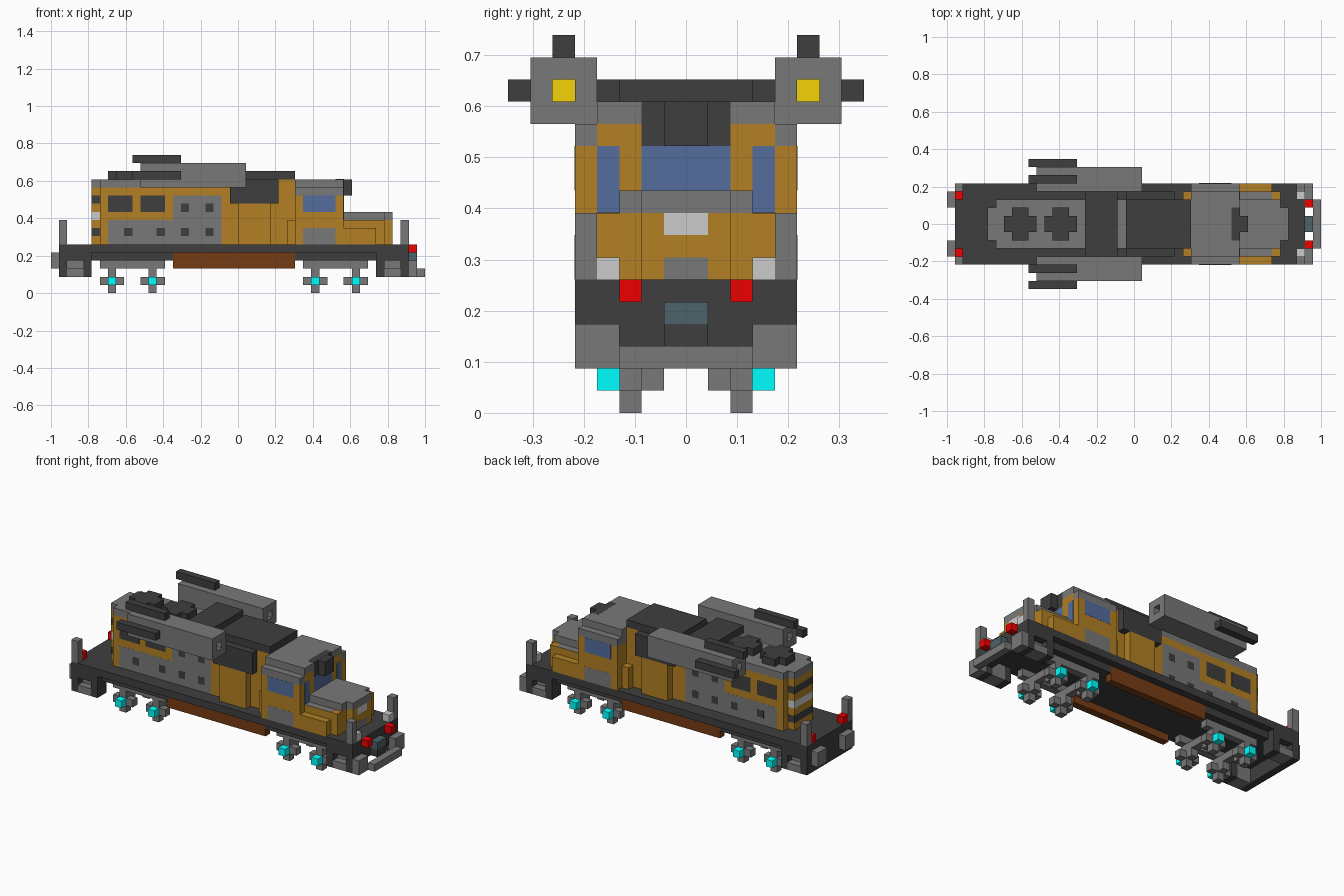
import bpy

if "Cube" in bpy.data.objects:
    bpy.data.objects.remove(bpy.data.objects["Cube"])

U = 2 / 46          # one block of the blocky grid
E = 0.01            # tiny raise for painted panels

def lin(c):
    return tuple((v / 255 / 12.92 if v < 10 else ((v / 255 + 0.055) / 1.055) ** 2.4) for v in c) + (1,)

COLORS = {"dark": (62, 62, 62), "grey": (121, 121, 121), "light": (206, 206, 206),
          "ochre": (178, 128, 35), "brown": (118, 60, 20), "blue": (84, 108, 158),
          "red": (238, 0, 0), "teal": (77, 99, 107), "cyan": (0, 255, 255),
          "yellow": (245, 212, 8)}
MATS = {}
for key, rgb in COLORS.items():
    MATS[key] = bpy.data.materials.new(key + "_paint")
    MATS[key].diffuse_color = lin(rgb)

def blocks(name, color, *boxes, mirror=False):
    """Boxes given as (x0, x1, y0, y1, z0, z1) in grid units, optionally mirrored in y."""
    if mirror:
        boxes += tuple((a, b, -d, -c, e, f) for a, b, c, d, e, f in boxes)
    verts, faces = [], []
    for a, b, c, d, e, f in boxes:
        n = len(verts)
        verts += [(x * U, y * U, z * U) for z in (e, f) for x, y in ((a, c), (b, c), (b, d), (a, d))]
        faces += [[n + i for i in q] for q in
                  ((3, 2, 1, 0), (4, 5, 6, 7), (0, 1, 5, 4), (1, 2, 6, 5), (2, 3, 7, 6), (3, 0, 4, 7))]
    me = bpy.data.meshes.new(name)
    me.from_pydata(verts, [], faces)
    me.materials.append(MATS[color])
    ob = bpy.data.objects.new(name, me)
    bpy.context.collection.objects.link(ob)
    return ob

def panel(name, color, y, *rects):
    """Painted side panels (x0, x1, z0, z1) on both flanks at half-width y."""
    e = E if color == "grey" else 2 * E
    blocks(name, color, *[(a, b, y - 0.5, y + e, c, d) for a, b, c, d in rects], mirror=True)

# Underframe: full-width ends, recessed middle
blocks("deck", "dark", (-22, 21, -5, 5, 5, 6))
blocks("underframe", "dark", (-21, -18, -5, 5, 4, 5), (17, 20, -5, 5, 4, 5),
       (-18, -8, -4, 4, 4, 5), (7, 17, -4, 4, 4, 5), (-8, 7, -3, 3, 4, 5))
blocks("end_beams", "dark", (-22, -21, -5, 5, 2, 5), (20, 21, -5, 5, 3, 5))
blocks("step_frames", "dark", (-19, -18, 3, 5, 2, 4), (17, 18, 3, 5, 2, 4), (20, 21, 3, 5, 2, 3), mirror=True)
blocks("steps", "grey", (-21, -19, 3, 5, 2, 3), (-21, -19, 3, 4, 3, 4),
       (18, 20, 3, 5, 2, 3), (18, 20, 3, 4, 3, 4), (21, 22, 3, 5, 2, 4), mirror=True)
blocks("fuel_tank_sides", "brown", (-8, 7, 3, 4, 3, 5), mirror=True)

# End fittings
blocks("front_bumper", "grey", (22, 23, -3, 3, 2, 3))
blocks("front_coupler", "teal", (21, 22, -1, 1, 4, 5))
blocks("coupler_base", "dark", (21, 22, -1, 1, 3, 4))
blocks("rear_buffers", "grey", (-23, -22, 2, 4, 3, 5), mirror=True)
blocks("corner_posts", "grey", (-22, -21, 4, 5, 6, 9), (20, 21, 4, 5, 6, 9), mirror=True)
blocks("red_lamps", "red", (-22, -21, 3, 4, 6, 7), (21, 22, 2, 3, 5, 6), mirror=True)
blocks("white_lamps", "light", (20, 21, 3, 4, 6, 7), mirror=True)

# Trucks and plus-shaped wheels
blocks("truck_frames", "grey", (-17, -9, 2, 3, 3, 4), (8, 16, 2, 3, 3, 4), mirror=True)
for n, x in enumerate((-16, -11, 9, 14), 1):
    blocks(f"wheels_{n}", "grey", (x, x + 1, 2, 3, 0, 3), (x - 1, x, 2, 3, 1, 2),
           (x + 1, x + 2, 2, 3, 1, 2), (x, x + 1, 1, 2, 1, 2), mirror=True)
    blocks(f"axle_beam_{n}", "grey", (x, x + 1, -2, 2, 2, 3))
    blocks(f"wheel_hubs_{n}", "cyan", (x, x + 1, 3, 4, 1, 2), mirror=True)

# Rear engine body, narrower than the deck, with a stepped tail
blocks("rear_body", "ochre", (-17, -2, -3, 3, 6, 13), (-18, -17, -2, 2, 6, 13))
for n, (c, z) in enumerate((("dark", 7), ("light", 9), ("dark", 11)), 1):
    blocks(f"rear_stripe_{n}", c, (-18 - E, -17, -2 - E, 2 + E, z, z + 1))
panel("rear_side_panels", "grey", 3, (-16, -8, 6, 9), (-8, -2, 6, 12))
panel("rear_windows", "dark", 3, (-16, -13, 10, 12), (-12, -9, 10, 12))
panel("rear_vents", "dark", 3, *[(x, x + 1, z, z + 1) for x, z in
      ((-14, 7), (-10, 7), (-7, 7), (-4, 7), (-7, 10), (-4, 10))])
blocks("rear_roof", "grey", (-17, -1, -3, 3, 13, 14), (-18, -17, -2, 2, 13, 14))
for n, x in enumerate((-16, -11), 1):
    blocks(f"roof_fan_{n}", "dark", (x, x + 4, -1, 1, 14, 15), (x + 1, x + 3, -2, 2, 14, 15))

# Middle hood
blocks("middle_hood", "ochre", (-2, 7, -3, 3, 6, 13))
blocks("hood_doors", "ochre", (0, 4, 3, 4, 6, 11), mirror=True)
blocks("hood_posts", "ochre", (6, 7, 3, 4, 6, 9), mirror=True)
blocks("hood_vents", "dark", (-1, 5, 3, 4, 11, 14), mirror=True)
blocks("hood_top", "ochre", (5, 7, -3, 3, 13, 14))
blocks("hood_roof", "dark", (-1, 5, -3, 3, 13, 14), (-6, -2, -4, 4, 14, 15), (-1, 7, -3, 3, 14, 15))

# Roof tanks: open tubes with a yellow core and dark rails
blocks("roof_tanks", "grey", (-12, 1, 4, 7, 13, 14), (-12, 1, 4, 7, 15, 16),
       (-12, 1, 4, 5, 14, 15), (-12, 1, 6, 7, 14, 15), mirror=True)
blocks("tank_cores", "yellow", (-11, -2, 5, 6, 14, 15), mirror=True)
blocks("tank_rails", "dark", (-13, -7, 5, 6, 16, 17), (-13, -7, 7, 8, 14, 15), mirror=True)

# Cab
blocks("cab", "ochre", (7, 13, -5, 5, 6, 12), (12, 13, -4, 4, 12, 13))
blocks("cab_roof", "grey", (7, 12, -5, 5, 12, 13), (7, 13, -4, 4, 13, 14))
blocks("cab_roof_corners", "grey", (12, 13, 4, 5, 12, 13), mirror=True)
panel("cab_side_windows", "blue", 5, (8, 12, 10, 12))
panel("cab_lower_panels", "grey", 5, (8, 12, 6, 8))
blocks("windscreen", "blue", (12, 13 + E, -2, 2, 10, 12))
blocks("corner_windows", "blue", (12, 13 + E, 3, 4, 9, 12), mirror=True)
blocks("cab_visor", "dark", (12, 13 + E, -2, 2, 12, 14 + E), (13, 14, -1, 1, 12, 14))

# Nose
blocks("nose", "ochre", (13, 18, -4, 4, 6, 9), (18, 19, -2, 2, 6, 9))
blocks("nose_top", "grey", (13, 18, -3, 3, 9, 10), (18, 19, -2, 2, 9, 10), (13, 17, -4, 4, 9, 9 + E))
blocks("nose_side_boxes", "ochre", (13, 17, 4, 5, 6, 8), mirror=True)
blocks("headlight", "light", (18, 19 + E, -1, 1, 8, 9))
blocks("nose_step", "grey", (18, 19 + E, -1, 1, 6, 7))

for m in bpy.data.materials:
    if m.users and not m.is_grease_pencil:
        m.use_nodes = True
        m.node_tree.nodes["Principled BSDF"].inputs["Base Color"].default_value = m.diffuse_color
